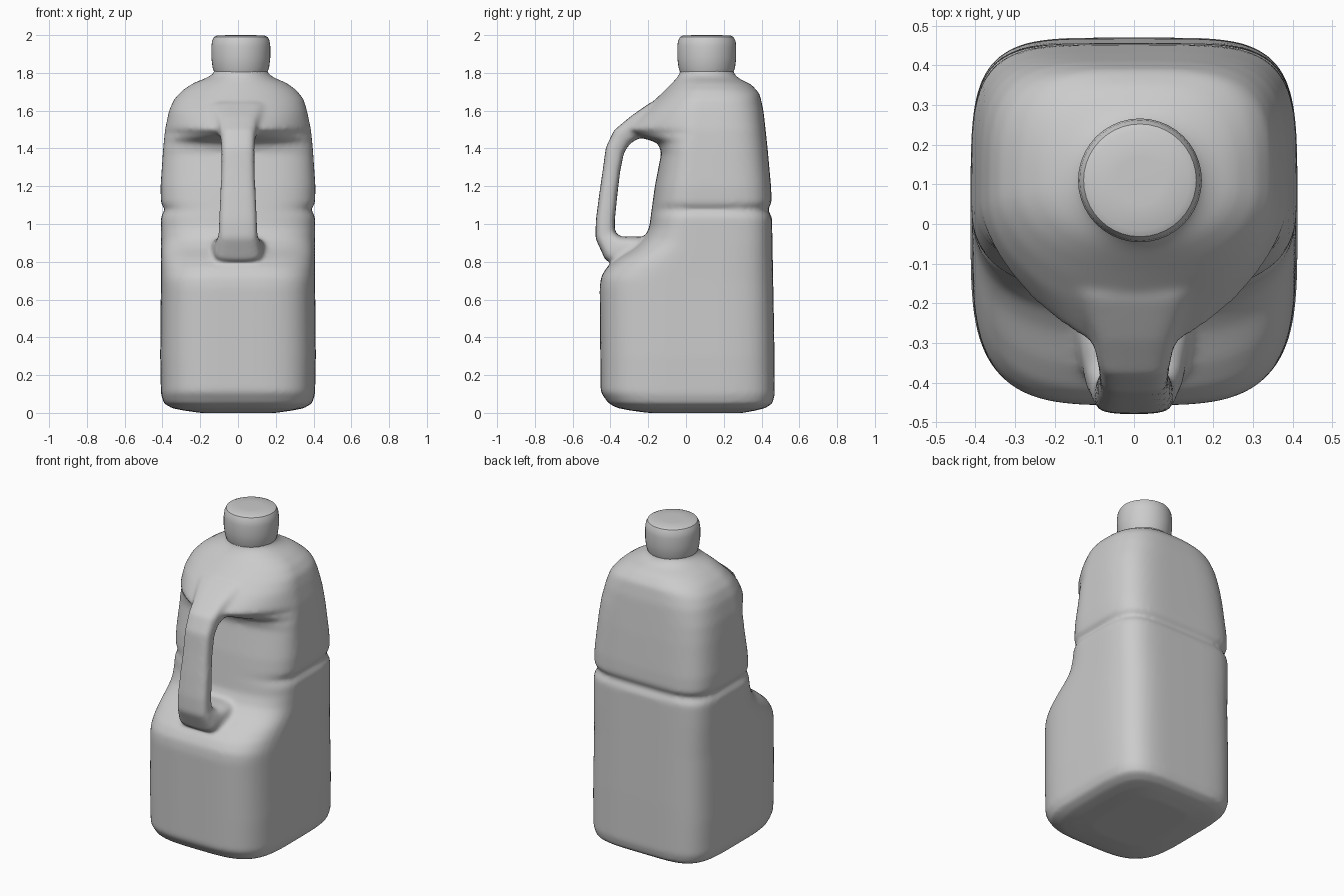
import bpy
import bmesh
from math import sin, cos, pi
from mathutils import Vector

default_cube = bpy.data.objects.get("Cube")
if default_cube:
    bpy.data.objects.remove(default_cube, do_unlink=True)

plastic = bpy.data.materials.new("grey plastic")
plastic.use_nodes = True
grey = (0.6, 0.6, 0.6, 1.0)
plastic.diffuse_color = grey
plastic.node_tree.nodes["Principled BSDF"].inputs["Base Color"].default_value = grey


def sample(keys, t):
    """Read a profile of (position, value) pairs at t."""
    for (a, va), (b, vb) in zip(keys, keys[1:]):
        if t <= b:
            return va + (vb - va) * max(0, t - a) / (b - a)
    return keys[-1][1]


def power(value, exponent):
    return abs(value) ** exponent * (1 if value >= 0 else -1)


def loft(bm, rings):
    """Skin a stack of rings and close both ends."""
    loops = [[bm.verts.new(p) for p in ring] for ring in rings]
    count = len(loops[0])
    for low, high in zip(loops, loops[1:]):
        for i in range(count):
            j = (i + 1) % count
            bm.faces.new((low[i], low[j], high[j], high[i]))
    bm.faces.new(loops[0][::-1])
    bm.faces.new(loops[-1])


def finish(bm, name):
    bmesh.ops.recalc_face_normals(bm, faces=bm.faces[:])
    mesh = bpy.data.meshes.new(name)
    bm.to_mesh(mesh)
    bm.free()
    mesh.materials.append(plastic)
    obj = bpy.data.objects.new(name, mesh)
    bpy.context.collection.objects.link(obj)
    bpy.ops.object.select_all(action='DESELECT')
    bpy.context.view_layer.objects.active = obj
    obj.select_set(True)
    return obj


# Body profiles by height: half width, front and back depth
half_width = [(0, .2), (.02, .34), (.05, .392), (.1, .408), (.3, .412), (.7, .408),
              (1.04, .408), (1.075, .385), (1.11, .408), (1.2, .41), (1.4, .396),
              (1.5, .386), (1.6, .365), (1.66, .343), (1.71, .30), (1.75, .24),
              (1.775, .175), (1.8, .14), (1.9, .135)]
front = [(0, -.2), (.02, -.35), (.05, -.41), (.11, -.452), (.66, -.457), (.72, -.45),
         (.77, -.42), (.82, -.36), (.87, -.28), (.92, -.225), (.98, -.195),
         (1.2, -.165), (1.38, -.13), (1.43, -.15), (1.47, -.28), (1.5, -.34),
         (1.6, -.225), (1.7, -.12), (1.76, -.06), (1.8, -.03), (1.9, -.025)]
back = [(0, .3), (.02, .41), (.05, .458), (.1, .47), (.4, .467), (1.04, .455),
        (1.075, .43), (1.11, .454), (1.2, .45), (1.4, .432), (1.6, .41),
        (1.69, .39), (1.74, .345), (1.77, .28), (1.8, .25), (1.9, .245)]
# Widest line and corner squareness of the front and back halves
middle = [(.7, 0), (.9, .05), (1.4, .05), (1.5, .04), (1.8, .11)]
front_square = [(.7, 3.7), (.9, 2.9), (1.4, 2.6), (1.48, 1.45), (1.6, 1.9), (1.8, 2)]
back_square = [(1.0, 4.8), (1.5, 4.2), (1.68, 3.4), (1.8, 2)]
shift = [(1.6, 0), (1.8, .015)]

SIDES = 96
LEVELS = 150


def body_ring(z):
    w, mid, off = (sample(k, z) for k in (half_width, middle, shift))
    points = []
    for i in range(SIDES):
        a = 2 * pi * i / SIDES
        rear = sin(a) >= 0
        e = 2 / sample(back_square if rear else front_square, z)
        depth = sample(back, z) - mid if rear else mid - sample(front, z)
        points.append((off + w * power(cos(a), e), mid + depth * power(sin(a), e), z))
    return points


bm = bmesh.new()
loft(bm, [body_ring(1.87 * i / LEVELS) for i in range(LEVELS + 1)])

# Handle path: y, z, half width, half thickness
handle = [(-.15, .85, .15, .08), (-.3, .855, .14, .08), (-.385, .87, .125, .075),
          (-.428, .94, .103, .054), (-.427, 1.02, .1, .05), (-.412, 1.15, .094, .048),
          (-.395, 1.28, .088, .046), (-.377, 1.39, .087, .05), (-.34, 1.46, .092, .055),
          (-.26, 1.52, .11, .06), (-.15, 1.585, .15, .07)]
rings = []
for i, (y, z, w, thick) in enumerate(handle):
    before, after = handle[max(i - 1, 0)], handle[min(i + 1, len(handle) - 1)]
    along = Vector((0, after[0] - before[0], after[1] - before[1])).normalized()
    across = Vector((0, along.z, -along.y))
    ring = []
    for k in range(32):
        a = 2 * pi * k / 32
        ring.append(Vector((w * power(cos(a), .55), y, z)) + across * thick * power(sin(a), .55))
    rings.append(ring)
loft(bm, rings)
jug = finish(bm, "jug_body_with_handle")

# Fuse the handle into the body and soften the joins
remesh = jug.modifiers.new("fuse", 'REMESH')
remesh.mode = 'VOXEL'
remesh.voxel_size = 0.013
remesh.use_smooth_shade = True
soften = jug.modifiers.new("soften", 'SMOOTH')
soften.factor = 0.5
soften.iterations = 9
for modifier in ("fuse", "soften"):
    bpy.ops.object.modifier_apply(modifier=modifier)
bpy.ops.object.shade_smooth()

# Screw cap with rounded rims
cap_profile = [(.128, 1.795), (.142, 1.805), (.150, 1.83), (.156, 1.88), (.156, 1.94),
               (.152, 1.97), (.142, 1.99), (.125, 1.998), (.06, 2)]
bm = bmesh.new()
loft(bm, [[(.015 + r * cos(2 * pi * k / 40), .11 + r * sin(2 * pi * k / 40), z)
           for k in range(40)] for r, z in cap_profile])
finish(bm, "cap")
bpy.ops.object.shade_smooth_by_angle()
